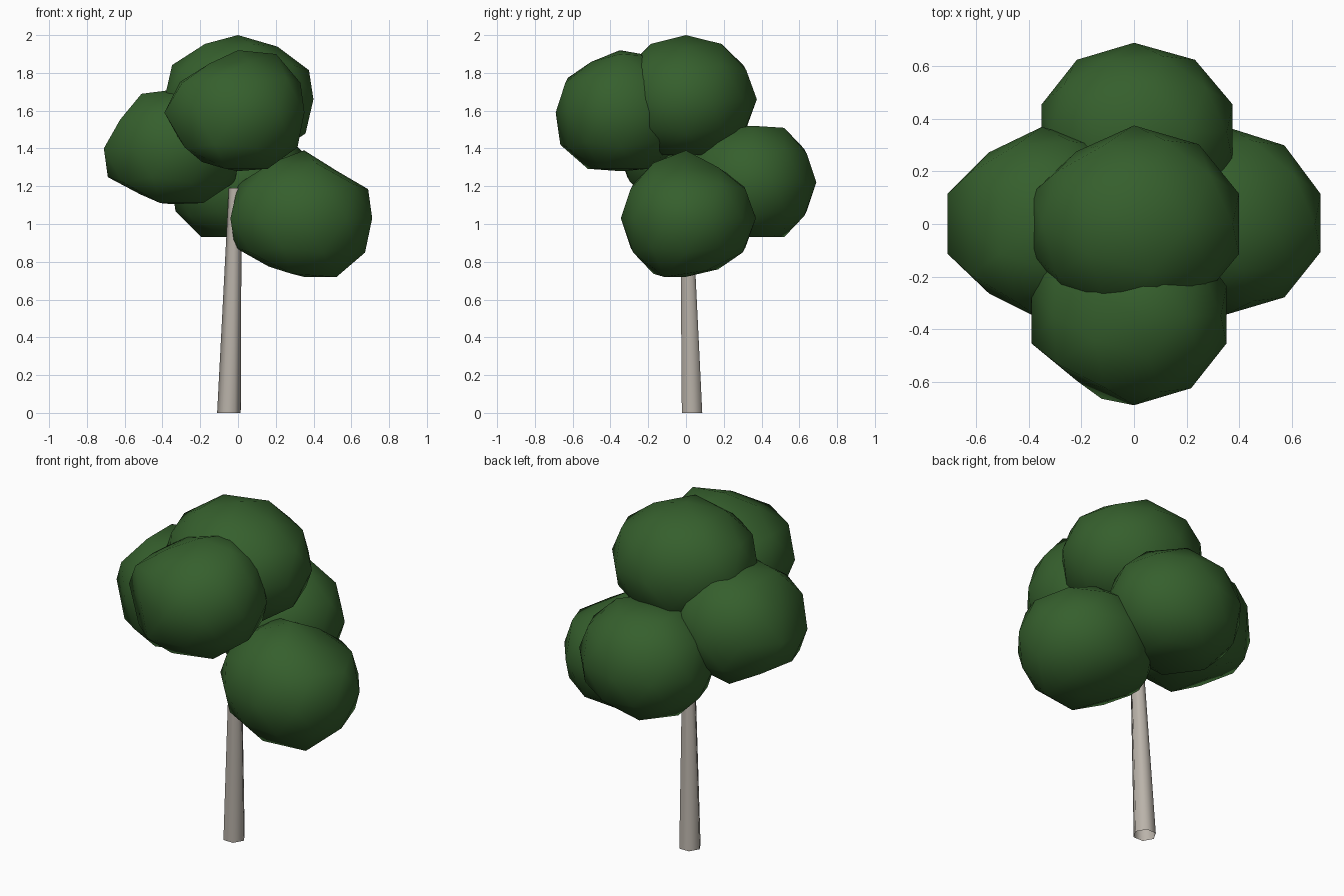
import bpy, bmesh
from mathutils import Vector

if "Cube" in bpy.data.objects:
    bpy.data.objects.remove(bpy.data.objects["Cube"])


def material(name, rgb):
    m = bpy.data.materials.new(name)
    m.diffuse_color = (*rgb, 1)
    m.use_nodes = True
    m.node_tree.nodes["Principled BSDF"].inputs["Base Color"].default_value = m.diffuse_color
    return m


leaf_green = material("leaf_green", (0.036, 0.115, 0.026))
bark_grey = material("bark_grey", (0.49, 0.45, 0.40))


def add_object(name, bm, mat):
    for f in bm.faces:
        f.smooth = True
    mesh = bpy.data.meshes.new(name)
    bm.to_mesh(mesh)
    bm.free()
    mesh.materials.append(mat)
    ob = bpy.data.objects.new(name, mesh)
    bpy.context.collection.objects.link(ob)
    return ob


# Leaf clump: low-poly ball with its own radius on each side, flattened poles,
# and a few corners (direction, factor) pushed in or pulled out
def leaf_clump(name, centre, x, y, ring_z, poles, dents=()):
    bm = bmesh.new()
    bmesh.ops.create_icosphere(bm, subdivisions=2, radius=1)
    for v in bm.verts:
        c = v.co.copy()
        rz = poles[c.z > 0] if abs(c.z) > 0.99 else ring_z
        k = 1
        for direction, factor in dents:
            if c.dot(Vector(direction).normalized()) > 0.96:
                k = factor
        v.co = k * Vector((c.x * x[c.x > 0], c.y * y[c.y > 0], c.z * rz)) + Vector(centre)
    add_object(name, bm, leaf_green)


# Crown: clumps spiral up the trunk (right, back, left, front, top)
leaf_clump("leaves_right", (0.35, 0, 1.03), (0.41, 0.379), (0.345, 0.37), 0.345, (0.31, 0.36),
           [((.53, 0, .85), .86), ((.16, .5, .85), .92), ((-.53, 0, -.85), .87),
            ((-.16, .5, -.85), .92), ((.43, .31, -.85), .94), ((.43, -.31, -.85), 1.06)])
leaf_clump("leaves_back", (0, 0.35, 1.22), (0.37, 0.395), (0.37, 0.34), 0.34, (0.29, 0.30))
leaf_clump("leaves_left", (-0.35, 0, 1.40), (0.379, 0.39), (0.365, 0.37), 0.34, (0.295, 0.31),
           [((-.85, 0, .53), .84), ((-.53, 0, -.85), .84),
            ((-.59, .81, 0), .91), ((-.59, -.81, 0), .9)])
leaf_clump("leaves_front", (0, -0.35, 1.59), (0.41, 0.37), (0.34, 0.37), 0.35, (0.31, 0.33),
           [((-.43, .31, .85), .87), ((-.43, -.31, .85), .87), ((-.85, 0, .53), .88),
            ((-.53, 0, -.85), .88), ((-.89, 0, -.45), .86), ((.53, 0, .85), 1.04),
            ((-.59, -.81, 0), .9), ((-.27, -.85, -.45), 1.09), ((.16, -.5, .85), .9)])
leaf_clump("leaves_top", (0, 0, 1.66), (0.41, 0.42), (0.37, 0.375), 0.345, (0.30, 0.34),
           [((-.59, .81, 0), .91), ((.53, 0, .85), .95)])

# Trunk: leaning, tapered, open six-sided tube
bm = bmesh.new()
height = 1.19
bmesh.ops.create_cone(bm, cap_ends=False, segments=6, radius1=0.0625, radius2=0.034, depth=height)
for v in bm.verts:
    # Put a corner on the x axis, then lean the top towards the middle
    x, y = v.co.y, -v.co.x
    z = v.co.z + height / 2
    v.co = (x - 0.048 + 0.028 * z, y + 0.032 - 0.028 * z, z)
add_object("trunk", bm, bark_grey)
